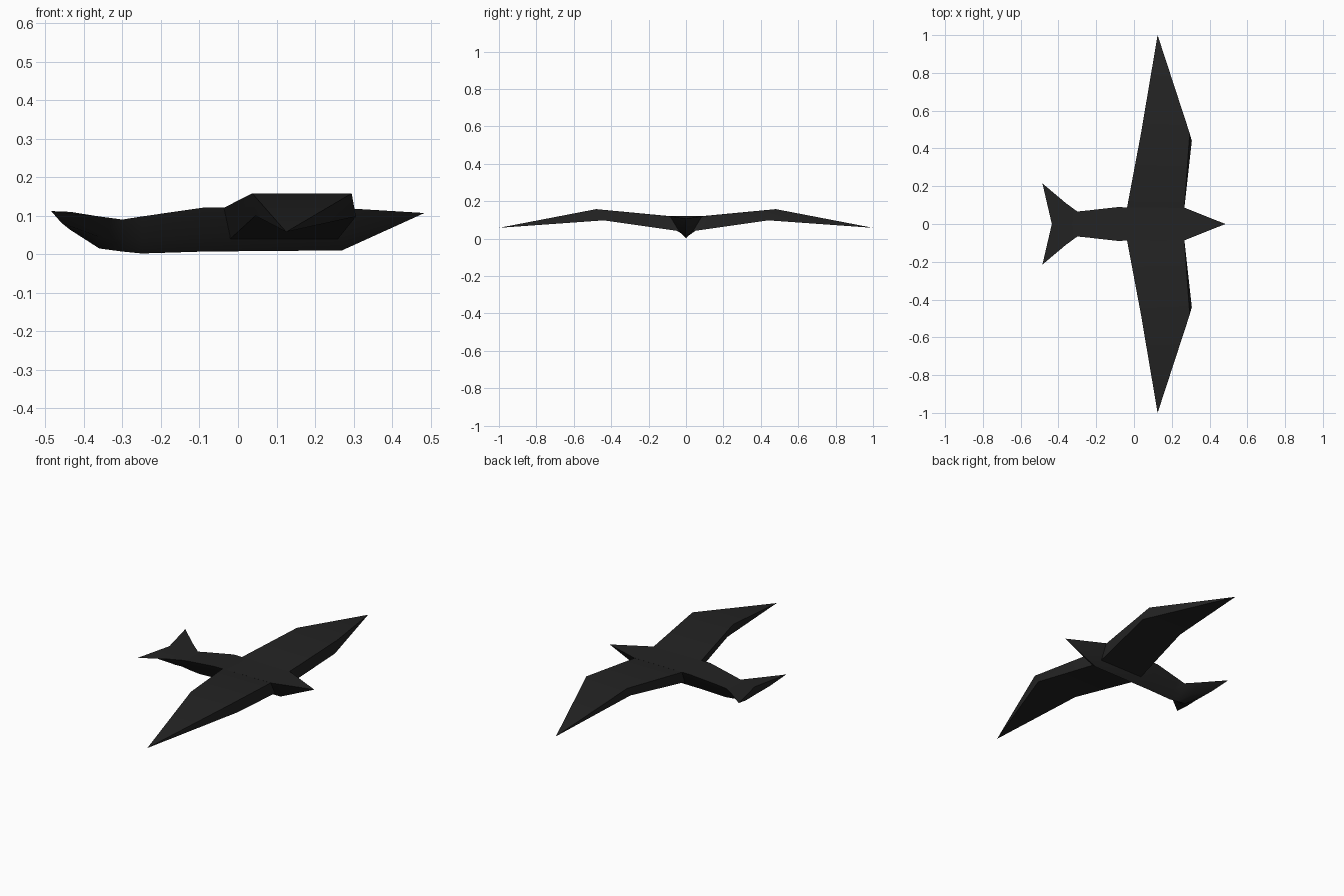
import bpy, bmesh, math

if "Cube" in bpy.data.objects:
    bpy.data.objects.remove(bpy.data.objects["Cube"])

black = bpy.data.materials.new("black_feathers")
black.diffuse_color = (0.017, 0.017, 0.017, 1)
black.use_nodes = True
black.node_tree.nodes["Principled BSDF"].inputs["Base Color"].default_value = black.diffuse_color


def loft(name, rings, tip, smooth_angle):
    """Skin a list of point rings, capping the first and closing the last to a tip."""
    bm = bmesh.new()
    loops = [[bm.verts.new(p) for p in r] for r in rings]
    n = len(loops[0])
    for a, b in zip(loops, loops[1:]):
        for i in range(n):
            j = (i + 1) % n
            bm.faces.new((a[i], a[j], b[j], b[i]))
    end = bm.verts.new(tip)
    for i in range(n):
        bm.faces.new((loops[-1][i], loops[-1][(i + 1) % n], end))
    bm.faces.new(loops[0])
    bmesh.ops.triangulate(bm, faces=[f for f in bm.faces if len(f.verts) > 4])
    bmesh.ops.recalc_face_normals(bm, faces=bm.faces)
    me = bpy.data.meshes.new(name)
    bm.to_mesh(me)
    bm.free()
    ob = bpy.data.objects.new(name, me)
    bpy.context.collection.objects.link(ob)
    me.materials.append(black)
    bpy.ops.object.select_all(action='DESELECT')
    ob.select_set(True)
    bpy.context.view_layer.objects.active = ob
    bpy.ops.object.shade_smooth_by_angle(angle=math.radians(smooth_angle))
    return ob


def section(x, half, top, low, corner_z=None, sweep=0):
    """Flat-topped, keeled cross-section; sweep moves the outer corners along x."""
    cz = top if corner_z is None else corner_z
    mid_z = low + (cz - low) * 0.36
    right = [(x + sweep, half, cz), (x + sweep * 0.45, half * 0.5, mid_z)]
    left = [(px, -py, pz) for px, py, pz in reversed(right)]
    return [(x, 0, top)] + right + [(x, 0, low)] + left


# Body with keel, forked tail and pointed beak
body = [
    section(-0.435, 0.215, 0.110, 0.063, 0.112, -0.05),
    section(-0.36, 0.110, 0.098, 0.015),
    section(-0.30, 0.066, 0.090, 0.007),
    section(-0.25, 0.071, 0.098, 0.002),
    section(-0.09, 0.089, 0.121, 0.007),
    section(0.27, 0.085, 0.120, 0.010),
]
loft("body_and_tail", body, (0.484, 0, 0.107), 60)

# Wing: root, bend and tip, mirrored to the other side
root = [(-0.04, 0.07, 0.119), (0.265, 0.07, 0.118), (0.26, 0.035, 0.04), (-0.02, 0.035, 0.04)]
bend = [(0.037, 0.48, 0.158), (0.295, 0.48, 0.158), (0.306, 0.44, 0.098), (0.045, 0.44, 0.100)]
wing = loft("wings", [root, bend], (0.125, 1.0, 0.058), 60)
mirror = wing.modifiers.new("mirror", 'MIRROR')
mirror.use_axis = (False, True, False)
mirror.use_mirror_merge = False
